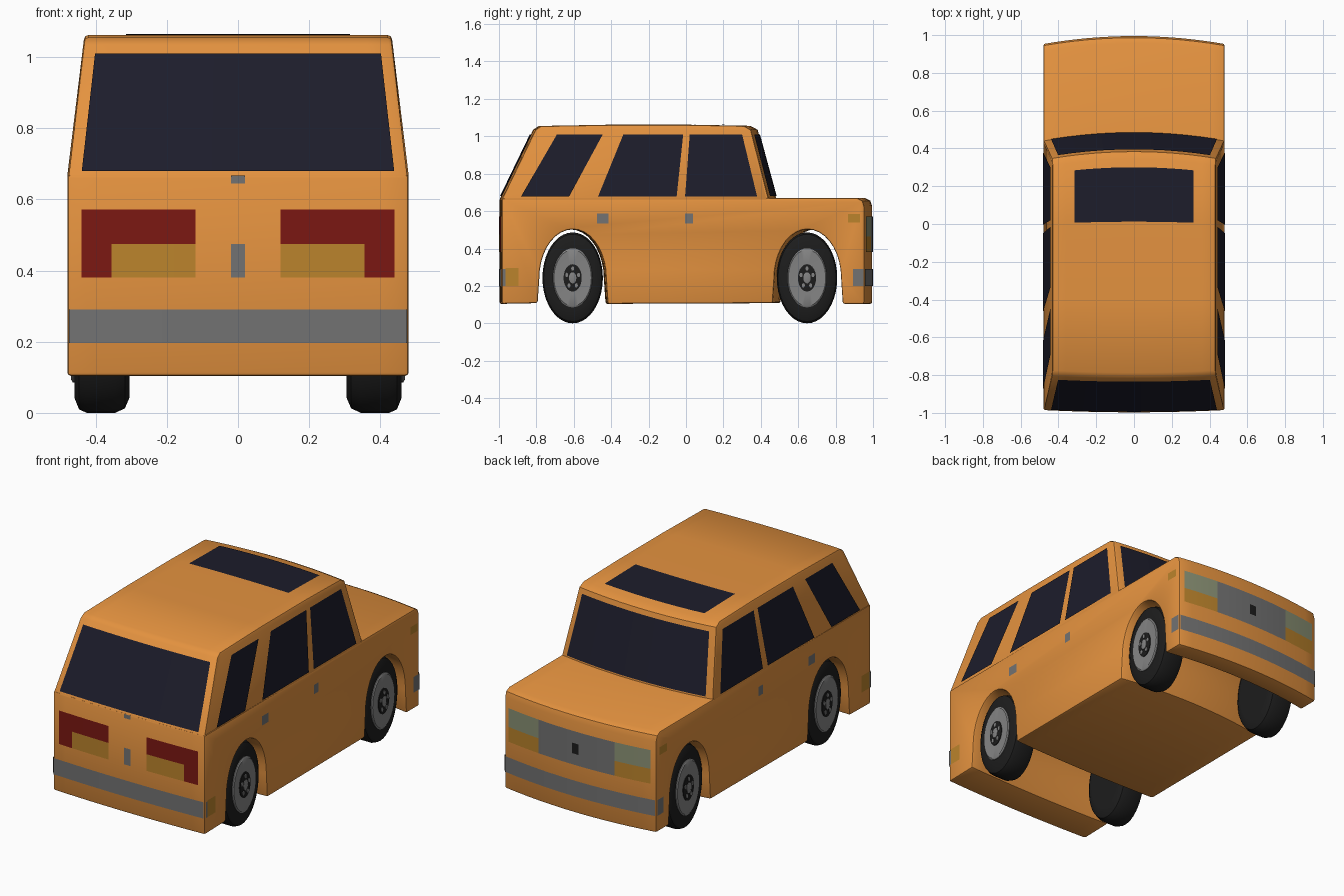
import bpy, bmesh
from math import sin, cos, pi, radians
from mathutils import Vector

if "Cube" in bpy.data.objects:
    bpy.data.objects.remove(bpy.data.objects["Cube"])

HALF = 0.48   # half width of the body


def material(name, r, g, b):
    m = bpy.data.materials.new(name)
    m.diffuse_color = (r, g, b, 1)
    m.use_nodes = True
    m.node_tree.nodes["Principled BSDF"].inputs["Base Color"].default_value = m.diffuse_color
    return m


ORANGE = material("orange_paint", 0.78, 0.29, 0.05)
GLASS = material("dark_glass", 0.012, 0.012, 0.024)
BLACK = material("rubber", 0.012, 0.012, 0.012)
RED = material("red_lens", 0.2, 0.009, 0.006)
AMBER = material("amber_lens", 0.5, 0.23, 0.025)
CLEAR = material("clear_lens", 0.26, 0.29, 0.18)
GREY = material("grey_trim", 0.17, 0.17, 0.17)
STEEL = material("steel", 0.23, 0.23, 0.23)


def shape(u, y, z):
    """Bow the body in plan and lean its sides inward above the belt line."""
    bow = min(0.042, 0.01 + 0.075 * y) if y > 0 else max(-0.012, 0.01 + 0.05 * y)
    taper = 1 - 0.1 * max(0, z - 0.67) / 0.39
    return Vector((u * taper, y + bow * (1 - (u / HALF) ** 2), z))


def finish(name, bm, mat, recalc=True):
    if recalc:
        bmesh.ops.recalc_face_normals(bm, faces=bm.faces)
    me = bpy.data.meshes.new(name)
    bm.to_mesh(me)
    bm.free()
    ob = bpy.data.objects.new(name, me)
    bpy.context.collection.objects.link(ob)
    me.materials.append(mat)
    bpy.ops.object.select_all(action='DESELECT')
    ob.select_set(True)
    bpy.context.view_layer.objects.active = ob
    bpy.ops.object.shade_smooth_by_angle(angle=radians(35))
    return ob


def sweep(name, profile, bevel, cols=12):
    """Run a side profile (y, z) across the car and soften its hard edges."""
    bm = bmesh.new()
    rows = [[bm.verts.new(shape(HALF * (2 * i / cols - 1), y, z)) for y, z in profile]
            for i in range(cols + 1)]
    n = len(profile)
    for a, b in zip(rows, rows[1:]):
        for j in range(n):
            k = (j + 1) % n
            bm.faces.new((a[j], a[k], b[k], b[j]))
    bm.faces.new(rows[0])
    bm.faces.new(rows[-1])
    bmesh.ops.recalc_face_normals(bm, faces=bm.faces)
    hard = [e for e in bm.edges if e.calc_face_angle(0) > radians(50)]
    bmesh.ops.bevel(bm, geom=hard, offset=bevel, segments=2, profile=0.5,
                    affect='EDGES', clamp_overlap=True)
    return finish(name, bm, ORANGE)


def panels(name, quads, off, mat, mirror=False, cols=10):
    """Thin patches lying on the body; corners are (u, y, z), lower pair first."""
    bm = bmesh.new()
    for s in ((1, -1) if mirror else (1,)):
        out = Vector((off[0] * s, off[1], off[2]))
        for quad in quads:
            a, b, c, d = [Vector((p[0] * s, p[1], p[2])) for p in quad]
            low = [bm.verts.new(shape(*a.lerp(b, i / cols)) + out) for i in range(cols + 1)]
            top = [bm.verts.new(shape(*d.lerp(c, i / cols)) + out) for i in range(cols + 1)]
            for i in range(cols):
                f = bm.faces.new((low[i], low[i + 1], top[i + 1], top[i]))
                f.normal_update()
                if f.normal.dot(out) < 0:
                    f.normal_flip()
    return finish(name, bm, mat, recalc=False)


FRONT, REAR = 0.953, -0.985


def across(y, x0, x1, z0, z1):
    return ((x0, y, z0), (x1, y, z0), (x1, y, z1), (x0, y, z1))


def side(y0, y1, y2, y3, z0, z1):
    return ((HALF, y0, z0), (HALF, y1, z0), (HALF, y2, z1), (HALF, y3, z1))


def front_panel(name, rects, mat, mirror=False, lift=0.004):
    panels(name, [across(FRONT, *r) for r in rects], (0, lift, 0), mat, mirror)


def rear_panel(name, rects, mat, mirror=False):
    panels(name, [across(REAR, *r) for r in rects], (0, -0.003, 0), mat, mirror)


def side_panel(name, rects, mat):
    panels(name, [side(a, b, b, a, z0, z1) for a, b, z0, z1 in rects],
           (0.004, 0, 0), mat, True, 1)


# Lower body with wheel arches
def arch(yc):
    curve = [(yc - 0.178 * cos(pi * i / 18), 0.24 + 0.262 * sin(pi * i / 18)) for i in range(19)]
    return [(yc - 0.187, 0.108)] + curve + [(yc + 0.187, 0.104)]


REAR_AXLE, FRONT_AXLE = -0.606, 0.65
sweep("lower_body", [(REAR, 0.104)] + arch(REAR_AXLE) + arch(FRONT_AXLE) +
      [(FRONT, 0.104), (FRONT, 0.625), (0.944, 0.655), (0.915, 0.67), (REAR, 0.67)], 0.01)

# Cabin
sweep("cabin", [(-0.985, 0.655), (-0.981, 0.67), (-0.805, 1.035), (-0.775, 1.055), (-0.4, 1.062),
                (0.0, 1.062), (0.31, 1.056), (0.347, 1.035), (0.44, 0.67), (0.44, 0.655)], 0.016)


# Windows
def slope(z, y0, y1):
    return y0 + (y1 - y0) * (z - 0.67) / 0.365


def screen(name, y0, y1, off):
    lo, hi = 0.678, 1.008
    panels(name, [((-0.44, slope(lo, y0, y1), lo), (0.44, slope(lo, y0, y1), lo),
                   (0.44, slope(hi, y0, y1), hi), (-0.44, slope(hi, y0, y1), hi))], off, GLASS)


screen("windscreen", 0.44, 0.347, (0, 0.005, 0.002))
screen("rear_window", -0.981, -0.805, (0, -0.005, 0.002))
panels("side_windows", [side(-0.882, -0.625, -0.445, -0.69, 0.678, 1.01),
                        side(-0.47, -0.05, -0.015, -0.335, 0.678, 1.01),
                        side(-0.005, 0.38, 0.30, 0.02, 0.678, 1.01)],
       (0.004, 0, 0), GLASS, True, 1)
panels("sunroof", [((-0.35, 0.002, 1.062), (0.35, 0.002, 1.062),
                    (0.35, 0.27, 1.057), (-0.35, 0.27, 1.057))], (0, 0, 0.003), GLASS)

# Rear lights and trim
rear_panel("tail_lights", [(0.12, 0.44, 0.475, 0.572), (0.355, 0.44, 0.38, 0.475)], RED, True)
rear_panel("rear_indicators", [(0.12, 0.355, 0.38, 0.475)], AMBER, True)
rear_panel("boot_handles", [(-0.02, 0.02, 0.38, 0.475), (-0.02, 0.02, 0.645, 0.668)], GREY)
rear_panel("rear_bumper", [(-0.475, 0.475, 0.197, 0.29)], GREY)

# Front lights and trim
front_panel("headlights", [(0.24, 0.45, 0.465, 0.572)], CLEAR, True)
front_panel("front_indicators", [(0.24, 0.45, 0.38, 0.465)], AMBER, True)
front_panel("grille", [(-0.24, 0.24, 0.38, 0.572)], GREY)
front_panel("grille_latch", [(-0.02, 0.02, 0.445, 0.505)], BLACK, lift=0.007)
front_panel("front_bumper", [(-0.475, 0.475, 0.2, 0.29)], GREY)

# Side trim
side_panel("bumper_ends", [(0.893, 0.95, 0.2, 0.29), (-0.982, -0.965, 0.2, 0.29)], GREY)
side_panel("side_markers", [(0.865, 0.93, 0.54, 0.585), (-0.965, -0.895, 0.2, 0.295)], AMBER)
side_panel("door_handles", [(-0.475, -0.415, 0.535, 0.588), (-0.005, 0.038, 0.535, 0.588)], GREY)


# Wheels: turned profiles of (x, radius), squeezed along the car
def turned(name, parts, mat, s, yc, seg=40):
    bm = bmesh.new()
    for profile, dy, dz in parts:
        rings = []
        for x, r in profile:
            rings.append([bm.verts.new((s * x, yc + 0.665 * (dy + r * cos(2 * pi * i / seg)),
                                        0.243 + dz + r * sin(2 * pi * i / seg)))
                          for i in range(seg)])
        for a, b in zip(rings, rings[1:]):
            for i in range(seg):
                j = (i + 1) % seg
                bm.faces.new((a[i], a[j], b[j], b[i]))
        bm.faces.new(rings[0])
        bm.faces.new(rings[-1])
    finish(name, bm, mat)


TYRE = [(0.305, 0.17), (0.305, 0.2), (0.318, 0.23), (0.345, 0.243), (0.425, 0.243),
        (0.447, 0.233), (0.46, 0.2), (0.46, 0.155)]
RIM = [(0.44, 0.158), (0.464, 0.158), (0.469, 0.15), (0.466, 0.085)]
HUB = [(0.455, 0.073), (0.470, 0.073), (0.471, 0.066)]
CAP = [(0.46, 0.03), (0.474, 0.03), (0.476, 0.022)]
NUT = [(0.46, 0.012), (0.474, 0.012)]

for end, yc in (("front", FRONT_AXLE - 0.003), ("rear", REAR_AXLE)):
    for label, s in (("right", 1), ("left", -1)):
        tag = f"{end}_{label}"
        turned(f"{tag}_tyre", [(TYRE, 0, 0)], BLACK, s, yc)
        turned(f"{tag}_rim", [(RIM, 0, 0)], STEEL, s, yc)
        turned(f"{tag}_hub", [(HUB, 0, 0)], BLACK, s, yc)
        nuts = [(NUT, 0.05 * sin(2 * pi * k / 5), 0.05 * cos(2 * pi * k / 5)) for k in range(5)]
        turned(f"{tag}_wheel_nuts", [(CAP, 0, 0)] + nuts, STEEL, s, yc, 16)
